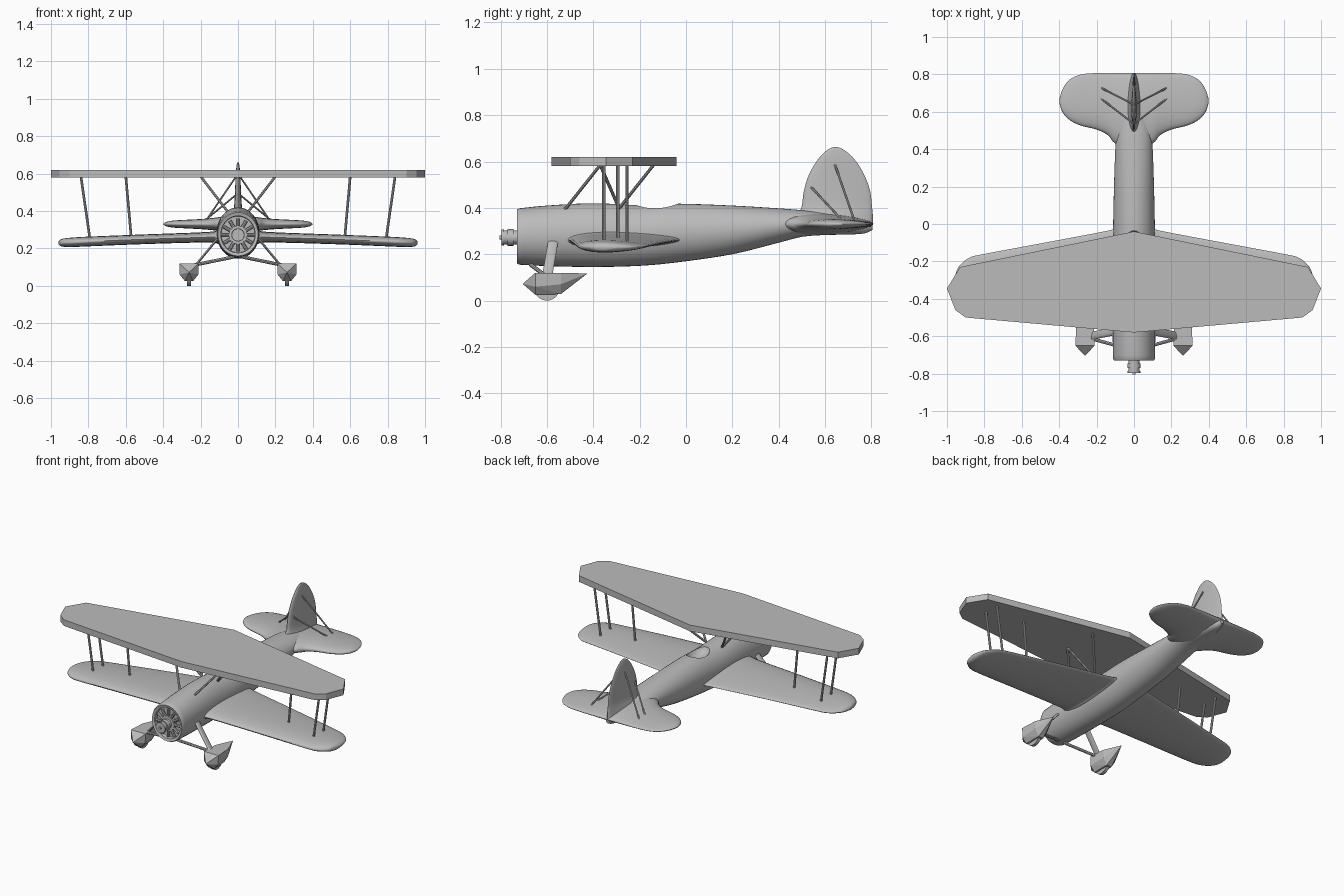
import bpy, bmesh
from math import sin, cos, pi, radians
from mathutils import Vector

cube = bpy.data.objects.get("Cube")
if cube:
    bpy.data.objects.remove(cube, do_unlink=True)

GREY = 0.5
paint = bpy.data.materials.new("plain_grey")
paint.use_nodes = True
paint.diffuse_color = (GREY, GREY, GREY, 1)
paint.node_tree.nodes["Principled BSDF"].inputs["Base Color"].default_value = (GREY, GREY, GREY, 1)


def finish(name, bm, smooth=None):
    bmesh.ops.recalc_face_normals(bm, faces=bm.faces)
    mesh = bpy.data.meshes.new(name)
    bm.to_mesh(mesh)
    bm.free()
    mesh.materials.append(paint)
    obj = bpy.data.objects.new(name, mesh)
    bpy.context.collection.objects.link(obj)
    bpy.ops.object.select_all(action="DESELECT")
    obj.select_set(True)
    bpy.context.view_layer.objects.active = obj
    if smooth:
        bpy.ops.object.shade_smooth_by_angle(angle=radians(smooth))
    return obj


def resample(stations, steps=4):
    """Smooth curve through the stations."""
    out = []
    last = len(stations) - 1
    for i in range(last):
        a, b, c, d = (Vector(stations[min(max(k, 0), last)]) for k in range(i - 1, i + 3))
        for j in range(steps):
            t = j / steps
            out.append(0.5 * (2 * b + (c - a) * t + (2 * a - 5 * b + 4 * c - d) * t**2
                              + (3 * b - a - 3 * c + d) * t**3))
    return out + [Vector(stations[-1])]


def loft(name, rings, smooth=40):
    bm = bmesh.new()
    loops = [[bm.verts.new(p) for p in ring] for ring in rings]
    n = len(loops[0])
    for a, b in zip(loops, loops[1:]):
        for i in range(n):
            bm.faces.new((a[i], a[(i + 1) % n], b[(i + 1) % n], b[i]))
    bm.faces.new(loops[0])
    bm.faces.new(loops[-1])
    return finish(name, bm, smooth)


def foil(lead, trail, thick, n=28):
    """Rounded nose, thinner tail: pairs of (chord position, offset)."""
    mid, half = (lead + trail) / 2, (trail - lead) / 2
    angles = [2 * pi * i / n for i in range(n)]
    return [(mid - half * cos(a), thick / 2 * sin(a) * (1 + 0.3 * cos(a))) for a in angles]


def rod(name, start, end, radius, sides=8, end_radius=None):
    start, end = Vector(start), Vector(end)
    axis = end - start
    bm = bmesh.new()
    bmesh.ops.create_cone(bm, cap_ends=True, segments=sides, radius1=radius,
                          radius2=end_radius or radius, depth=axis.length)
    bm.transform(axis.to_track_quat("Z", "Y").to_matrix().to_4x4())
    bmesh.ops.translate(bm, verts=bm.verts, vec=(start + end) / 2)
    return finish(name, bm, 40)


def span(half):
    """Mirror the half span stations, given from root to tip."""
    return [(-s[0], *s[1:]) for s in reversed(half[1:])] + half


# Fuselage with recessed cowl: y, half width, top, bottom
body = [(-0.72, .112, .398, .155), (-0.6, .114, .41, .149), (-0.4, .115, .42, .145),
        (-0.2, .115, .412, .15), (-0.03, .112, .418, .166), (0.2, .107, .41, .2),
        (0.4, .1, .398, .25), (0.5, .092, .39, .275), (0.6, .07, .38, .283),
        (0.7, .05, .365, .285), (0.77, .03, .355, .29), (0.805, .012, .335, .305)]
cowl = [(-0.70, .09, .372, .178), (-0.725, .092, .374, .176), (-0.73, .107, .392, .16)]


def body_ring(y, w, top, bottom, n=40):
    return [(w * cos(2 * pi * i / n), y, (top + bottom) / 2 + (top - bottom) / 2 * sin(2 * pi * i / n))
            for i in range(n)]


fuselage = loft("fuselage", [body_ring(*s) for s in cowl + resample(body)])

# Cockpit opening cut out of the back
bm = bmesh.new()
bmesh.ops.create_uvsphere(bm, u_segments=24, v_segments=12, radius=1)
bmesh.ops.scale(bm, verts=bm.verts, vec=(0.06, 0.09, 0.055))
bmesh.ops.translate(bm, verts=bm.verts, vec=(0, -0.125, 0.42))
cutter = finish("cockpit_cutter", bm)
cutter.hide_render = True
cut = fuselage.modifiers.new("cockpit", "BOOLEAN")
cut.operation, cut.object, cut.solver = "DIFFERENCE", cutter, "EXACT"
bpy.context.view_layer.objects.active = fuselage
bpy.ops.object.modifier_apply(modifier="cockpit")
bpy.data.objects.remove(cutter, do_unlink=True)

# Radial engine and propeller hub
HUB_Z = 0.272
rod("crankcase", (0, -0.69, HUB_Z), (0, -0.725, HUB_Z), 0.048, 24)
for k in range(12):
    a = 2 * pi * k / 12
    rod("engine_cylinder", (0.045 * cos(a), -0.715, HUB_Z + 0.045 * sin(a)),
        (0.088 * cos(a), -0.715, HUB_Z + 0.088 * sin(a)), 0.009)
for name, y0, y1, r in (("hub_base", -0.72, -0.745, .03), ("hub_flange", -0.745, -0.77, .036),
                        ("hub_neck", -0.77, -0.785, .03), ("hub_cap", -0.785, -0.797, .034),
                        ("hub_shaft", -0.79, -0.805, .008)):
    rod(name, (0, y0, HUB_Z), (0, y1, HUB_Z), r, 16)

# Upper wing: flat slab
outline = [(0, -0.58), (.9, -0.5), (.955, -0.46), (1, -0.345), (.93, -0.23), (0, -0.04)]
outline += [(-x, y) for x, y in reversed(outline[1:-1])]
loft("upper_wing", [[(x, y, z) for x, y in outline] for z in (0.58, 0.62)], None)

# Lower wing: x, leading y, trailing y, thickness, height
lower = [(0, -0.53, -0.01, .09, .262), (.1, -0.515, -0.025, .075, .262), (.16, -0.5, -0.04, .054, .26),
         (.5, -0.485, -0.104, .05, .249), (.8, -0.47, -0.16, .05, .237), (.88, -0.455, -0.18, .049, .233),
         (.93, -0.42, -0.22, .043, .231), (.95, -0.385, -0.255, .032, .23), (.96, -0.34, -0.3, .012, .23)]
loft("lower_wing", [[(x, y, z + h) for y, h in foil(a, b, t)] for x, a, b, t, z in resample(span(lower))], 60)

# Tailplane
tail = [(0, .38, .808, .09, .33), (.1, .43, .808, .072, .33), (.14, .475, .808, .062, .33),
        (.2, .505, .807, .052, .33), (.28, .525, .8, .044, .33), (.34, .553, .775, .037, .33),
        (.38, .593, .725, .025, .33), (.397, .64, .675, .008, .33)]
loft("tailplane", [[(x, y, z + h) for y, h in foil(a, b, t)] for x, a, b, t, z in resample(span(tail))], 60)

# Fin: z, leading y, trailing y, thickness
fin = [(.33, .47, .808, .09), (.37, .485, .806, .065), (.41, .5, .802, .044), (.47, .508, .795, .034),
       (.53, .525, .775, .029), (.58, .55, .748, .025), (.62, .578, .718, .02), (.65, .61, .682, .012),
       (.662, .635, .655, .004)]
loft("fin", [[(h, y, z) for y, h in foil(a, b, t)] for z, a, b, t in resample(fin)], 60)

# Struts, wires and landing gear on both sides
for s, side in ((1, "left"), (-1, "right")):
    struts = [("wing_strut", (.84, -0.355, .585), (.79, -0.355, .24), .007),
              ("wing_strut", (.84, -0.255, .585), (.79, -0.255, .24), .007),
              ("wing_strut", (.6, -0.295, .585), (.57, -0.295, .25), .007),
              ("cabane_strut", (.2, -0.37, .585), (.05, -0.525, .39), .007),
              ("cabane_strut", (.2, -0.37, .585), (.05, -0.285, .39), .007),
              ("cabane_strut", (.2, -0.14, .585), (.05, -0.295, .39), .007),
              ("tail_wire", (.18, .73, .335), (0, .638, .6), .005),
              ("tail_wire", (.195, .685, .335), (0, .535, .495), .005),
              ("gear_brace", (.02, -0.67, .155), (.24, -0.61, .11), .009)]
    for name, a, b, r in struts:
        rod(f"{side}_{name}", (s * a[0], *a[1:]), (s * b[0], *b[1:]), r)

    # Flattened main gear leg
    loft(f"{side}_gear_leg", [[(s * (x + h), y, z) for y, h in foil(mid - 0.022, mid + 0.022, 0.016, 12)]
                              for x, mid, z in ((.09, -0.57, .275), (.235, -0.6, .1))])

    # Faceted wheel fairing
    bm = bmesh.new()
    half = [(.052, .12), (.05, .06), (.022, .025)]
    points = [(m * x, -0.65, z) for m in (1, -1) for x, z in half]
    points += [(m * x, -0.54, z) for m in (1, -1) for x, z in ((.046, .12), (.044, .07), (.018, .028))]
    points += [(0, -0.705, .072), (0, -0.425, .117)]
    for x, y, z in points:
        bm.verts.new((s * 0.262 + x, y, z))
    bmesh.ops.convex_hull(bm, input=bm.verts)
    bmesh.ops.dissolve_limit(bm, angle_limit=radians(2), verts=bm.verts, edges=bm.edges)
    finish(f"{side}_wheel_fairing", bm)
    rod(f"{side}_wheel", (s * 0.252, -0.6, .055), (s * 0.272, -0.6, .055), .055, 24)
